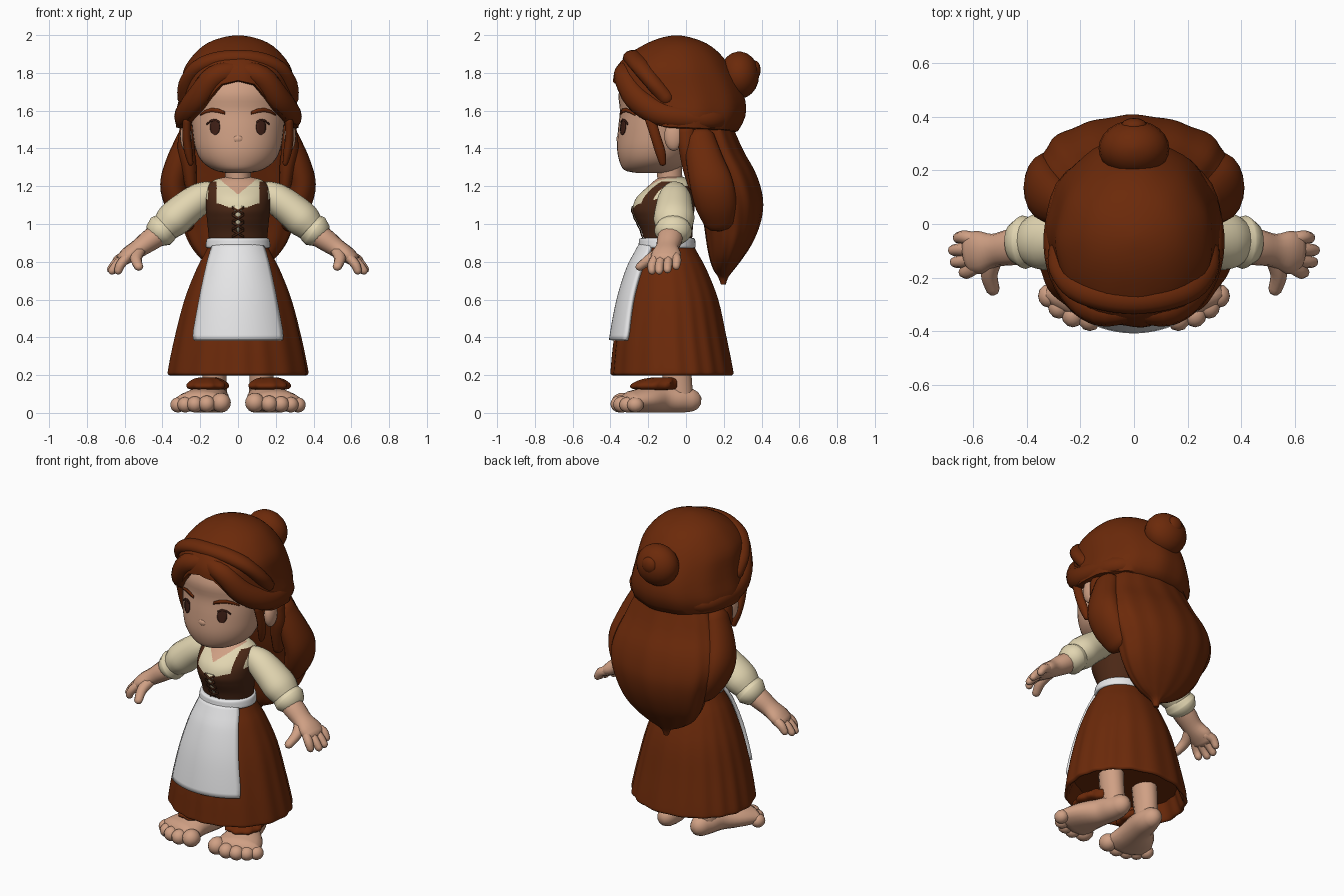
import bpy, bmesh, math
from mathutils import Vector

if "Cube" in bpy.data.objects:
    bpy.data.objects.remove(bpy.data.objects["Cube"])

PI = math.pi


def colour(name, rgb):
    m = bpy.data.materials.new(name)
    m.diffuse_color = (*rgb, 1)
    m.use_nodes = True
    m.node_tree.nodes["Principled BSDF"].inputs["Base Color"].default_value = m.diffuse_color
    return m


BROWN = colour("chestnut", (0.148, 0.0225, 0.003))
SKIN = colour("skin", (0.63, 0.352, 0.232))
CREAM = colour("cream", (0.76, 0.67, 0.44))
DARK = colour("bodice_brown", (0.07, 0.021, 0.008))
WHITE = colour("white", (0.8, 0.8, 0.81))
EYE = colour("eye_brown", (0.05, 0.014, 0.008))


def smooth(rows, k=4):
    """Catmull-Rom interpolation through tuples."""
    out = []
    for i in range(len(rows) - 1):
        p = [rows[max(i - 1, 0)], rows[i], rows[i + 1], rows[min(i + 2, len(rows) - 1)]]
        for j in range(k):
            t = j / k
            out.append(tuple(0.5 * (2 * b + (c - a) * t + (2 * a - 5 * b + 4 * c - d) * t * t
                             + (3 * b - a - 3 * c + d) * t ** 3) for a, b, c, d in zip(*p)))
    return out + [rows[-1]]


def build(name, rings, mats, closed=True, rule=None, angle=50):
    """Skin a list of point rings; closed rings get end caps."""
    bm = bmesh.new()
    vs = [[bm.verts.new(p) for p in r] for r in rings]
    n = len(rings[0])
    for a, b in zip(vs, vs[1:]):
        for i in range(n if closed else n - 1):
            j = (i + 1) % n
            bm.faces.new((a[i], a[j], b[j], b[i]))
    if closed:
        bm.faces.new(vs[0])
        bm.faces.new(vs[-1])
    bmesh.ops.remove_doubles(bm, verts=bm.verts, dist=0.0004)
    bmesh.ops.recalc_face_normals(bm, faces=bm.faces)
    if rule:
        for f in bm.faces:
            f.material_index = rule(f.calc_center_median())
    me = bpy.data.meshes.new(name)
    bm.to_mesh(me)
    bm.free()
    for m in mats:
        me.materials.append(m)
    ob = bpy.data.objects.new(name, me)
    bpy.context.collection.objects.link(ob)
    bpy.ops.object.select_all(action='DESELECT')
    ob.select_set(True)
    bpy.context.view_layer.objects.active = ob
    bpy.ops.object.shade_smooth_by_angle(angle=math.radians(angle))
    return ob


def point(row, th, s=1.0):
    z, rx, y0, y1 = row
    return ((rx * s) * math.sin(th), (y0 + y1) / 2 - (y1 - y0) / 2 * s * math.cos(th), z)


def loft(name, rows, mats, n=40, wave=lambda th, z: 1.0, rule=None, cx=0.0, k=4):
    """Stack of ellipses given as (z, half width, front y, back y)."""
    rings = []
    for r in smooth(rows, k):
        ring = [point(r, 2 * PI * i / n, wave(2 * PI * i / n, r[0])) for i in range(n)]
        rings.append([(x + cx, y, z) for x, y, z in ring])
    return build(name, rings, mats, rule=rule)


def tube(name, pts, mat, s=1, n=14, k=4):
    """Round-ended tube through (x, y, z, width radius, height radius)."""
    ps = smooth(pts, k)
    vec = [Vector(p[:3]) for p in ps]
    steep = abs((vec[-1] - vec[0]).normalized().z) > 0.7
    ref = Vector((0, 1, 0)) if steep else Vector((0, 0, 1))
    rings = []
    for i, p in enumerate(ps):
        t = (vec[min(i + 1, len(ps) - 1)] - vec[max(i - 1, 0)]).normalized()
        side = t.cross(ref).normalized()
        up = side.cross(t)
        caps = [(0, 1)]
        if i == 0:
            caps = [(-0.8, 0.3), (-0.5, 0.75), (0, 1)]
        elif i == len(ps) - 1:
            caps = [(0, 1), (0.5, 0.75), (0.8, 0.3)]
        for d, q in caps:
            c = vec[i] + t * d * min(p[3], p[4])
            ring = [c + (side * math.cos(a) * p[3] + up * math.sin(a) * p[4]) * q
                    for a in (2 * PI * j / n for j in range(n))]
            rings.append([(v.x * s, v.y, v.z) for v in ring])
    return build(name, rings, [mat])


def ball(name, loc, r, mat, n=16):
    rings = [[(loc[0] + r[0] * math.sin(u) * math.cos(a), loc[1] + r[1] * math.sin(u) * math.sin(a),
               loc[2] + r[2] * math.cos(u)) for a in (2 * PI * j / n for j in range(n))]
             for u in (PI * (0.03 + 0.94 * i / 10) for i in range(11))]
    return build(name, rings, [mat])


def row_at(rows, z):
    rs = sorted(smooth(rows, 6))
    for a, b in zip(rs, rs[1:]):
        if a[0] <= z <= b[0] and b[0] > a[0]:
            t = (z - a[0]) / (b[0] - a[0])
            return tuple(p + (q - p) * t for p, q in zip(a, b))
    return rs[0] if z < rs[0][0] else rs[-1]


def plate(name, grid, rows, off, mat, thick=0.005):
    """Thin plate of (x, z) points laid on the front of a loft."""
    out = []
    for line in grid:
        out.append([])
        for x, z in line:
            _, rx, y0, y1 = row_at(rows, z)
            out[-1].append((x, (y0 + y1) / 2 - (y1 - y0) / 2 * math.sqrt(max(0, 1 - (x / rx) ** 2)) - off, z))
    ob = build(name, out, [mat], closed=False)
    m = ob.modifiers.new("thickness", 'SOLIDIFY')
    m.thickness, m.offset = thick, 0
    return ob


# Head, nose and neck
HEAD = [(1.27, .06, -.26, -.1), (1.285, .125, -.325, -.05), (1.33, .19, -.352, 0), (1.4, .226, -.365, .04),
        (1.5, .242, -.36, .06), (1.6, .25, -.35, .08), (1.7, .25, -.355, .1), (1.82, .2, -.3, .1)]
loft("head", HEAD, [SKIN], 36)
ball("nose", (0, -.352, 1.45), (.03, .017, .022), SKIN)
tube("neck", [(0, -.08, 1.15, .065, .065), (0, -.09, 1.32, .07, .07)], SKIN)

# Hair cap with an arched opening over the face
CAP = [(1.47, .31, -.31, .24), (1.5, .322, -.33, .28), (1.58, .328, -.365, .315), (1.66, .31, -.378, .312),
       (1.74, .298, -.385, .285), (1.82, .285, -.372, .24), (1.89, .24, -.315, .19), (1.95, .175, -.22, .12),
       (1.985, .095, -.135, .035), (2.0, .01, -.06, -.04)]
HEM = [(0, 1.76), (.3, 1.74), (.45, 1.69), (.65, 1.61), (.95, 1.545), (1.3, 1.515), (3.2, 1.49)]


def hem(th):
    a = abs((th + PI) % (2 * PI) - PI)
    for (p, u), (q, v) in zip(HEM, HEM[1:]):
        if a <= q:
            return u + (v - u) * (a - p) / (q - p)


angles = [2 * PI * i / 64 for i in range(64)]
rings = []
for t in [(i / 18) ** 1.4 for i in range(19)]:
    rings.append([point(row_at(CAP, 1.999 + (hem(a) - 1.999) * t), a, 1 + .012 * t * math.sin(11 * a)) for a in angles])
for s, dz in ((.93, -.006), (.84, .015), (.5, .08)):
    rings.append([(x, y, z + dz) for x, y, z in
                  (point(row_at(CAP, hem(a)), a, s) for a in angles)])
build("hair_cap", rings, [BROWN])

# Flat headband braid and bun
band = [(.265, -.1, 1.66), (.262, -.165, 1.74), (.21, -.232, 1.825), (.11, -.268, 1.868), (0, -.28, 1.878)]
band = band + [(-x, y, z) for x, y, z in band[-2::-1]]
tube("headband", [(*p, .055, .044) for p in band], BROWN)
ball("bun", (0, .282, 1.788), (.132, .105, .125), BROWN, 24)
ball("bun_knob", (0, .365, 1.815), (.05, .03, .05), BROWN)


# Long hair falling down the back
def strands(th, z):
    return 1 + .014 * math.sin(13 * th + 4 * z) + .012 * math.cos(6 * th)


loft("long_hair", [(1.58, .2, .0, .22), (1.48, .26, -.01, .26), (1.38, .3, -.01, .305), (1.28, .335, .015, .36),
                   (1.19, .35, .04, .392), (1.1, .335, .07, .405), (1.0, .3, .095, .39), (.9, .26, .11, .35),
                   (.82, .2, .125, .3), (.76, .12, .145, .255), (.72, .035, .17, .225), (.68, .015, .185, .21)],
     [BROWN], 72, strands)

TOES = [(.09, -.338, .052), (.165, -.35, .045), (.228, -.338, .043), (.28, -.308, .041), (.318, -.268, .04)]
FINGERS = [(.672, -.052, .775), (.69, -.098, .757), (.683, -.142, .75), (.65, -.18, .75)]

for s, tag in ((1, "left"), (-1, "right")):
    # Swept fringe, side locks, shoulder curl
    tube("fringe_" + tag, [(.01, -.325, 1.81, .04, .05), (.12, -.322, 1.78, .06, .062),
                           (.21, -.268, 1.67, .057, .068), (.273, -.15, 1.59, .055, .066),
                           (.282, .0, 1.56, .05, .06), (.22, .16, 1.555, .05, .055),
                           (0, .25, 1.56, .05, .05)], BROWN, s)
    tube("front_lock_" + tag, [(.27, -.19, 1.56, .022, .03), (.272, -.16, 1.46, .022, .028),
                               (.262, -.135, 1.38, .022, .028), (.25, -.122, 1.32, .014, .018)], BROWN, s, 10)
    tube("side_lock_" + tag, [(.27, .0, 1.5, .04, .05), (.275, .01, 1.4, .045, .05), (.26, .03, 1.3, .04, .05),
                              (.25, .05, 1.2, .03, .04)], BROWN, s, 10)
    tube("curl_" + tag, [(.26, .07, 1.46, .06, .08), (.31, .1, 1.33, .07, .1), (.338, .135, 1.21, .074, .115),
                         (.315, .16, 1.1, .068, .11), (.27, .18, 1.0, .045, .08)], BROWN, s, 18)
    # Ear, eye, brow
    ball("ear_" + tag, (s * .275, -.065, 1.465), (.032, .05, .078), SKIN)
    lens = [1.513 + .041 * math.sin(PI * (i / 10 - .5)) for i in range(11)]
    plate("eye_" + tag, [[(s * (.122 + .026 * j * math.cos(PI * (i / 10 - .5))), z) for j in (-1, -.5, 0, .5, 1)]
                         for i, z in enumerate(lens)], HEAD, .004, EYE)
    plate("lash_" + tag, [[(s * x, z + d) for d in (-.005, .005)] for x, z in
                          ((.098, 1.54), (.12, 1.552), (.145, 1.546), (.165, 1.528))], HEAD, .006, EYE)
    plate("brow_" + tag, [[(s * x, z + d) for d in (-h, h)] for x, z, h in
                          ((.07, 1.588, .008), (.105, 1.6, .011), (.14, 1.604, .01), (.175, 1.594, .008),
                           (.2, 1.578, .004))], HEAD, .004, BROWN)
    # Puffed sleeve and gathered cuff
    tube("sleeve_" + tag, [(.14, -.06, 1.16, .07, .07), (.2, -.06, 1.135, .088, .083), (.27, -.062, 1.085, .1, .09),
                           (.34, -.064, 1.025, .108, .094), (.385, -.066, .98, .09, .078)], CREAM, s, 20)
    tube("cuff_" + tag, [(.38, -.066, .983, .09, .08), (.41, -.068, .962, .1, .088)], CREAM, s, 20)
    # Forearm, palm, fingers, thumb
    tube("forearm_" + tag, [(.36, -.07, .98, .06, .06), (.45, -.085, .925, .068, .06), (.52, -.098, .875, .062, .05),
                            (.575, -.105, .84, .08, .044), (.61, -.11, .814, .075, .036)], SKIN, s)
    for i, (x, y, z) in enumerate(FINGERS):
        tube(f"finger_{i + 1}_{tag}", [(.58, -.06 - .03 * i, .832, .026, .03),
                                       ((.59 + x) / 2, y + .003, z + .037, .025, .027),
                                       (x - .015, y, z, .021, .021)], SKIN, s, 8)
    tube("thumb_" + tag, [(.52, -.12, .862, .036, .032), (.54, -.185, .818, .032, .029),
                          (.525, -.248, .772, .025, .022)], SKIN, s, 8)
    # Leg, foot, toes, ankle tuft
    tube("leg_" + tag, [(.12, -.03, .08, .065, .07), (.125, -.05, .22, .065, .08), (.12, -.07, .55, .08, .08)], SKIN, s)
    tube("foot_" + tag, [(.115, .035, .066, .056, .06), (.12, -.03, .07, .075, .07), (.14, -.12, .075, .085, .075),
                         (.18, -.215, .068, .122, .068), (.203, -.298, .058, .142, .056)], SKIN, s, 18)
    for i, (x, y, r) in enumerate(TOES):
        ball(f"toe_{i + 1}_{tag}", (s * x, y, r + .002), (r, r * 1.1, r), SKIN, 12)
    loft("ankle_tuft_" + tag, [(.188, .04, -.17, -.07), (.178, .075, -.23, -.05), (.152, .108, -.285, -.05),
                               (.128, .1, -.28, -.06), (.12, .05, -.2, -.1)], [BROWN], 36,
         lambda th, z: 1 + .06 * math.sin(9 * th), cx=s * .164)

# Torso: bodice with straps, cream blouse and small bare neckline
TORSO = [(.88, .15, -.215, .03), (.96, .158, -.235, .035), (1.03, .165, -.268, .04), (1.08, .17, -.282, .045),
         (1.14, .172, -.262, .05), (1.2, .165, -.2, .05), (1.235, .12, -.16, .02), (1.25, .06, -.13, -.02)]


def torso_rule(c):
    x = abs(c.x)
    if c.y > -.05:
        return 1 if c.z < 1.2 else 0
    if c.z < 1.09 + .35 * max(0, x - .05) or (.113 < x < .158 and c.z < 1.225):
        return 1
    return 2 if c.z > 1.155 + .85 * x else 0


loft("torso", TORSO, [CREAM, DARK, SKIN], 200, rule=torso_rule, k=14)
plate("bodice_gap", [[(-w, z), (0, z), (w, z)] for z, w in ((.95, .004), (1.0, .012), (1.05, .014), (1.095, .024))],
      TORSO, .003, CREAM)
for i, z in enumerate((.95, .99, 1.03, 1.07)):
    for s in (1, -1):
        plate(f"lace_{i + 1}_{'ab'[s > 0]}", [[(x, z + s * x * .6 + d) for d in (-.006, .006)]
                                             for x in (-.032, 0, .032)], TORSO, .007, DARK)

# Skirt with folds and a hollow hem
SKIRT = [(.895, .15, -.22, .035), (.84, .178, -.25, .065), (.76, .22, -.29, .108), (.6, .282, -.34, .17),
         (.4, .333, -.378, .213), (.24, .366, -.395, .245), (.205, .367, -.395, .247)]


def folds(th, z):
    return 1 + .012 * min(1, max(0, .9 - z) * 2) * math.sin(17 * th + 1.5 * math.sin(3 * th))


loft("skirt", SKIRT + [(.207, .345, -.37, .225), (.3, .315, -.335, .19)], [BROWN], 120, folds)

# Apron and waistband
steps = [i / 20 for i in range(21)]
plate("apron", [[((.125 + .115 * t ** .75) * u / 10 * (1 - .03 * max(0, t - .93) / .07),
                  .895 - .51 * t) for u in range(-10, 11)] for t in steps],
      SKIRT, .018, WHITE, .02)
loft("waistband", [(.872, .15, -.22, .03), (.876, .17, -.25, .05), (.9, .17, -.25, .05),
                   (.922, .164, -.245, .046), (.926, .15, -.22, .03)], [WHITE], 40)
